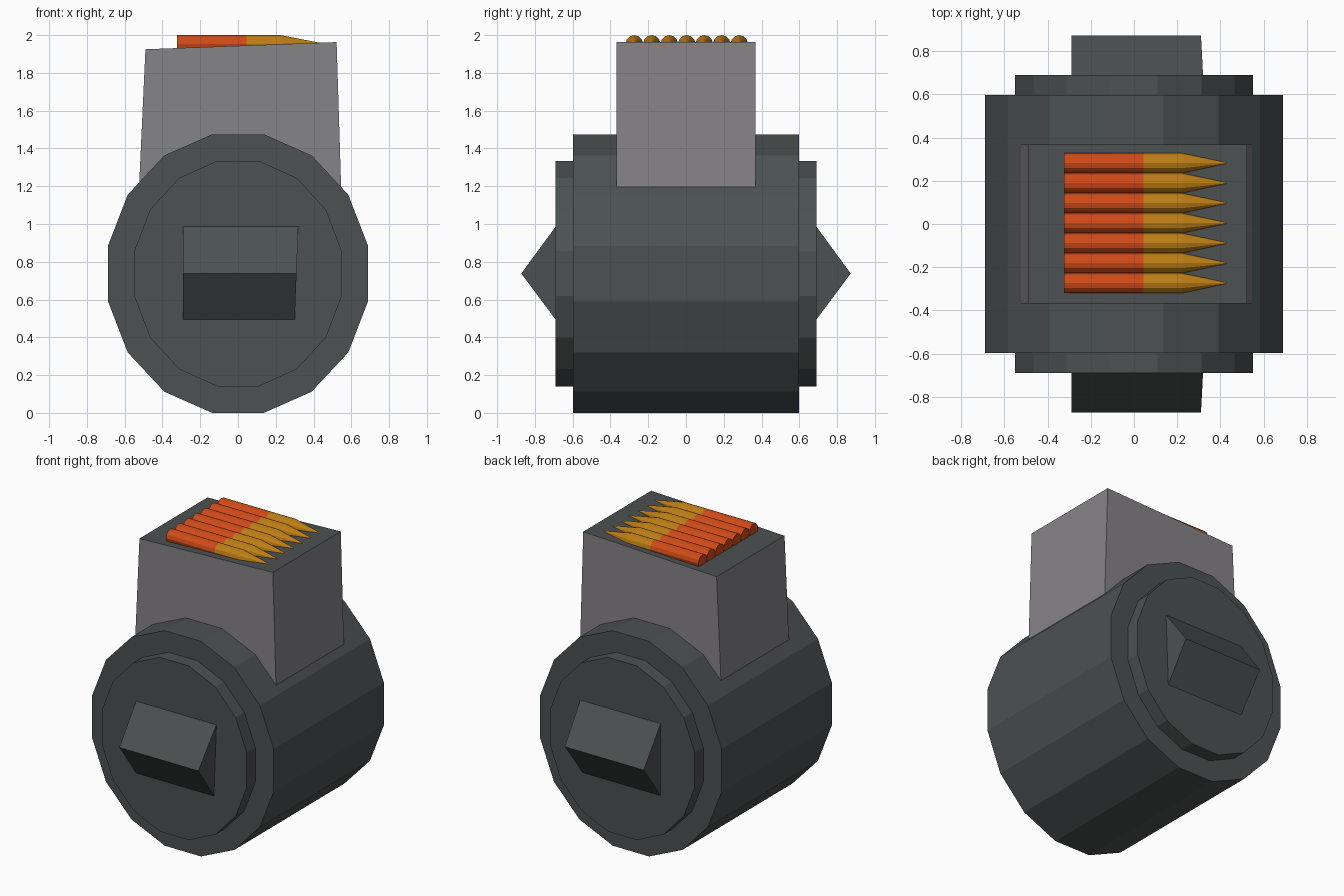
import bpy, math

if "Cube" in bpy.data.objects:
    bpy.data.objects.remove(bpy.data.objects["Cube"])


def material(name, rgb):
    m = bpy.data.materials.new(name)
    m.diffuse_color = (*rgb, 1)
    m.use_nodes = True
    m.node_tree.nodes["Principled BSDF"].inputs["Base Color"].default_value = m.diffuse_color
    return m


DARK = material("dark gunmetal", (0.072, 0.082, 0.083))
GREY = material("neck grey", (0.235, 0.228, 0.24))
RED = material("casing red", (0.63, 0.07, 0.009))
GOLD = material("tip gold", (0.52, 0.21, 0.007))


def loft(name, rings, mats, tip=None):
    """Skin matching rings of points; cap both ends or close on a tip point."""
    n = len(rings[0])
    verts = [p for r in rings for p in r]
    faces = [tuple(reversed(range(n)))]
    for k in range(len(rings) - 1):
        a, b = k * n, (k + 1) * n
        faces += [(a + i, a + (i + 1) % n, b + (i + 1) % n, b + i) for i in range(n)]
    last = (len(rings) - 1) * n
    if tip:
        verts.append(tip)
        faces += [(last + i, last + (i + 1) % n, len(verts) - 1) for i in range(n)]
    else:
        faces.append(tuple(range(last, last + n)))
    me = bpy.data.meshes.new(name)
    me.from_pydata(verts, [], faces)
    for m in mats:
        me.materials.append(m)
    ob = bpy.data.objects.new(name, me)
    bpy.context.collection.objects.link(ob)
    return ob


def drum_ring(rx, rz, y, n=16):
    # flat facets at top, bottom and sides
    angles = [(i + 0.5) * 2 * math.pi / n for i in range(n)]
    return [(rx * math.sin(a), y, 0.7375 + rz * math.cos(a)) for a in angles]


# Drum body and the thinner stepped end plates
loft("drum_body", [drum_ring(0.702, 0.752, y) for y in (-0.597, 0.597)], [DARK])
for side, name in ((-1, "front"), (1, "back")):
    ys = sorted((side * 0.55, side * 0.69))
    loft(name + "_end_plate", [drum_ring(0.56, 0.609, y) for y in ys], [DARK])

    # Wedge shaped grip on the end plate
    wedge = [(side * 0.68, 0.48), (side * 0.872, 0.738), (side * 0.68, 1.0)]
    if side < 0:
        wedge.reverse()
    left = [(-0.29, y, z) for y, z in wedge]
    right = [(0.30 + (z - 0.48) * 0.038, y, z) for y, z in wedge]
    loft(name + "_grip", [left, right], [DARK])

# Feed neck: tapered box with a sloping dark top
def neck_ring(x0, z0, x1, z1):
    return [(x0, -0.368, z0), (x1, -0.368, z1), (x1, 0.368, z1), (x0, 0.368, z0)]


neck = loft("feed_neck", [neck_ring(-0.533, 1.0, 0.552, 1.0),
                          neck_ring(-0.49, 1.925, 0.522, 1.963)], [GREY, DARK])
for p in neck.data.polygons:
    if p.normal.z > 0.9:
        p.material_index = 1

# Row of seven cartridges half sunk in the neck top
def round_ring(x, yc, r=0.046, n=12):
    return [(x, yc + r * math.cos(t), 1.954 + r * math.sin(t))
            for t in (2 * math.pi * i / n for i in range(n))]


for i in range(7):
    yc = 0.004 + (i - 3) * 0.0925
    rings = [round_ring(x, yc) for x in (-0.323, 0.045, 0.225)]
    c = loft(f"cartridge_{i + 1}", rings, [RED, GOLD], (0.44, yc, 1.958))
    for p in c.data.polygons:
        p.material_index = int(p.center.x > 0.045)
